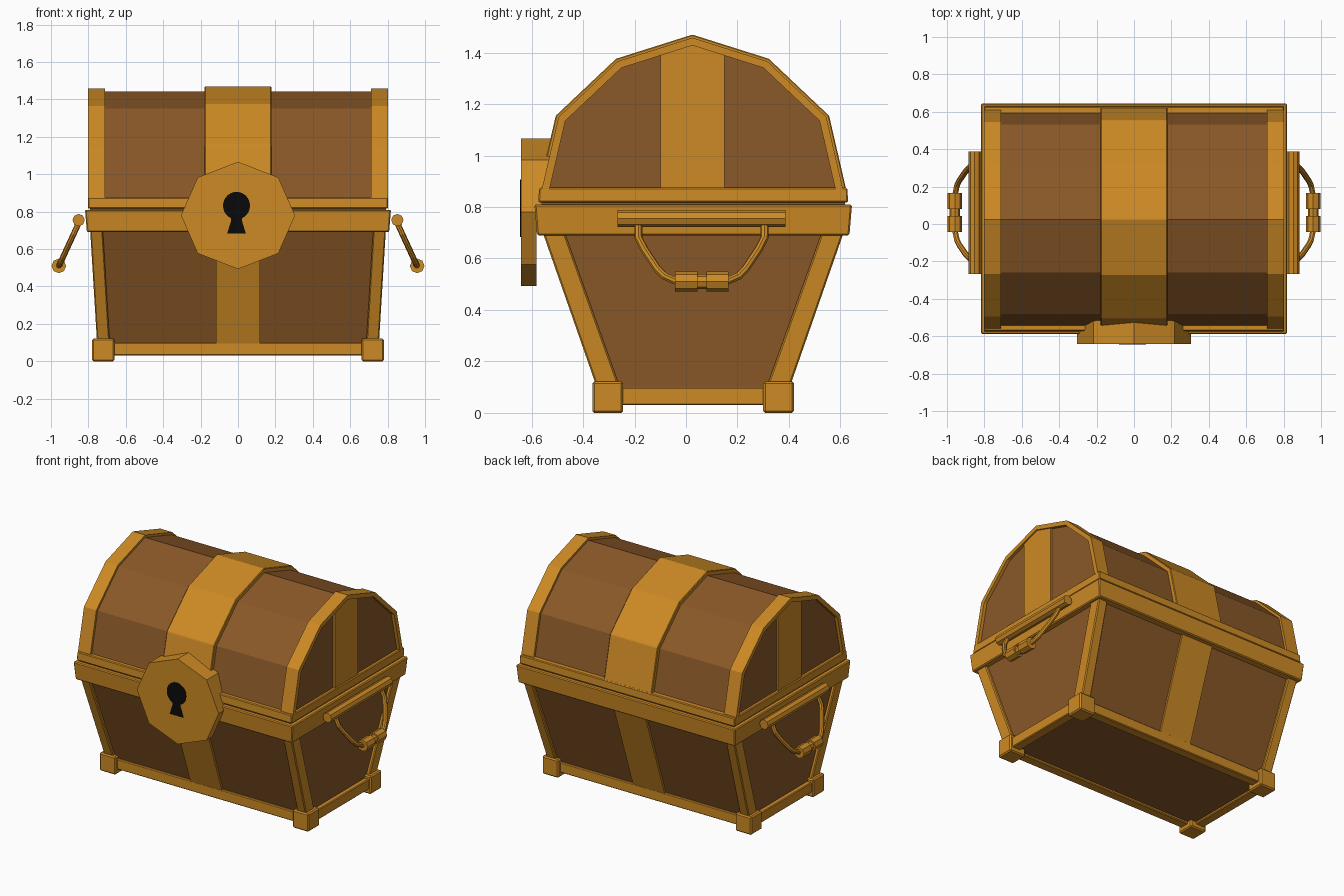
import bpy, bmesh, math
from mathutils import Vector

if "Cube" in bpy.data.objects:
    bpy.data.objects.remove(bpy.data.objects["Cube"])

CY = 0.028  # depth centre of the box (the lock plate sticks out at the front)


def material(name, rgb):
    m = bpy.data.materials.new(name)
    m.diffuse_color = (*rgb, 1)
    m.use_nodes = True
    m.node_tree.nodes["Principled BSDF"].inputs["Base Color"].default_value = m.diffuse_color
    return m


GOLD = material("gold", (0.61, 0.255, 0.018))
WOOD = material("wood", (0.255, 0.098, 0.021))
BLACK = material("black", (0.003, 0.003, 0.003))


def finish(name, bm, mat, bevel=0):
    bmesh.ops.recalc_face_normals(bm, faces=bm.faces)
    me = bpy.data.meshes.new(name)
    bm.to_mesh(me)
    bm.free()
    ob = bpy.data.objects.new(name, me)
    bpy.context.collection.objects.link(ob)
    me.materials.append(mat)
    if bevel:
        b = ob.modifiers.new("bevel", 'BEVEL')
        b.width, b.segments = bevel, 1
    return ob


def loft(name, mat, lo, hi, z0, z1, bevel=0):
    """Box between two rectangles (x0, x1, y0, y1); y is relative to CY."""
    bm = bmesh.new()
    rings = []
    for (x0, x1, y0, y1), z in ((lo, z0), (hi, z1)):
        rings.append([bm.verts.new((x, y + CY, z)) for x, y in
                      ((x0, y0), (x1, y0), (x1, y1), (x0, y1))])
    a, b = rings
    bm.faces.new(a)
    bm.faces.new(b)
    for i in range(4):
        j = (i + 1) % 4
        bm.faces.new((a[i], a[j], b[j], b[i]))
    return finish(name, bm, mat, bevel)


def prism(name, mat, pts, direction, bevel=0):
    """Extrude a flat polygon of 3D points along a direction."""
    bm = bmesh.new()
    d = Vector(direction)
    a = [bm.verts.new(p) for p in pts]
    b = [bm.verts.new(Vector(p) + d) for p in pts]
    bm.faces.new(a)
    bm.faces.new(b)
    for i in range(len(a)):
        j = (i + 1) % len(a)
        bm.faces.new((a[i], a[j], b[j], b[i]))
    return finish(name, bm, mat, bevel)


def tube(name, mat, pts, r, sides=8, caps=True):
    cu = bpy.data.curves.new(name, 'CURVE')
    cu.dimensions = '3D'
    cu.bevel_depth = r
    cu.bevel_resolution = sides // 2 - 2
    cu.use_fill_caps = caps
    sp = cu.splines.new('POLY')
    sp.points.add(len(pts) - 1)
    for p, q in zip(sp.points, pts):
        p.co = (*q, 1)
    sp.use_smooth = False
    ob = bpy.data.objects.new(name, cu)
    bpy.context.collection.objects.link(ob)
    cu.materials.append(mat)
    return ob


def half_x(z): return 0.755 + (z - 0.12) * 0.061
def half_y(z): return 0.382 + (z - 0.12) * 0.349


def sym(x, y): return (-x, x, -y, y)


# Lower body: tapered wooden box with a gold band front and back
zb, zt = 0.045, 0.72
loft("body", WOOD, sym(half_x(zb) - .02, half_y(zb) - .02),
     sym(half_x(zt) - .02, half_y(zt) - .02), zb, zt)
loft("body_band", GOLD, sym(.118, half_y(.06) - .006),
     sym(.118, half_y(zt) - .006), .06, zt)

# Corner posts and feet
for sx in (-1, 1):
    for sy in (-1, 1):
        def rect(xa, xb, ya, yb):
            return (*sorted((sx * xa, sx * xb)), *sorted((sy * ya, sy * yb)))
        loft("corner_post", GOLD,
             rect(half_x(.08) - .068, half_x(.08), half_y(.08) - .09, half_y(.08)),
             rect(half_x(zt) - .068, half_x(zt), half_y(zt) - .085, half_y(zt)), .08, zt, .006)
        foot = rect(.66, .78, .272, .392)
        loft("foot", GOLD, foot, foot, 0, .122, .008)

# Bottom frame bars
for s in (-1, 1):
    r = (-.70, .70, *sorted((s * .305, s * .368)))
    loft("bottom_bar_long", GOLD, r, r, .03, .10, .005)
    r = (*sorted((s * .70, s * .764)), -.30, .30)
    loft("bottom_bar_short", GOLD, r, r, .03, .10, .005)

# Rims of body and lid
loft("body_rim", GOLD, sym(.808, .607), sym(.818, .617), .69, .81, .006)
loft("rim_gap", WOOD, sym(.79, .59), sym(.79, .59), .80, .83)
loft("lid_rim", GOLD, sym(.803, .602), sym(.801, .599), .818, .875, .005)


# Faceted lid
def arch(d, x):
    s = 1 - d / 0.6
    half = [(.597, .87), (.531, 1.155), (.297, 1.376)]
    prof = [(-y, z) for y, z in half] + [(0, 1.47)] + [(y, z) for y, z in half[::-1]]
    return [(x, CY - .003 + y * s, .87 + (z - .87) * s) for y, z in prof]


prism("lid", WOOD, arch(.028, -.78), (1.56, 0, 0))
prism("lid_middle_band", GOLD, arch(0, -.178), (.356, 0, 0), .004)
for s in (-1, 1):
    prism("lid_end_band", GOLD, arch(.012, s * .71) + arch(.042, s * .71)[::-1],
          (s * .092, 0, 0))
    y = CY - .003
    prism("lid_end_strap", GOLD,
          [(s * .77, y - .125, .86), (s * .77, y + .125, .86), (s * .77, y + .125, 1.40),
           (s * .77, y, 1.436), (s * .77, y - .125, 1.40)], (s * .022, 0, 0))

# Octagonal lock plate, deeper above the rim so it meets the lid
octagon = [(.305 * math.sin(i * math.pi / 4), -.642, .78 + .287 * math.cos(i * math.pi / 4))
           for i in range(8)]
prism("lock_plate", GOLD, octagon, (0, .062, 0))
prism("lock_block", GOLD, [(x * .998, -.60, .78 + (z - .78) * .998)
                           for x, y, z in octagon if z > .779], (0, .115, 0))

# Keyhole: round top and flared slot in one thin plate
hole = []
for i in range(19):
    a = math.radians(-68 + i * 316 / 18)
    hole.append((-.008 - .072 * math.sin(a + math.pi), -.645, .832 - .074 * math.cos(a + math.pi)))
hole = [(-.008 + .072 * math.sin(math.radians(t)), -.645, .832 + .074 * math.cos(math.radians(t)))
        for t in range(-156, 157, 13)]
hole += [(.02, -.645, .755), (.042, -.645, .683), (-.058, -.645, .683), (-.036, -.645, .755)]
prism("keyhole", BLACK, hole, (0, .006, 0))

# Side handles: hinge bar, bent ring and ribbed grip
HY = 0.06
for s in (-1, 1):
    tube("handle_bar", GOLD, [(s * .852, HY - .327, .755), (s * .852, HY + .327, .755)], .033)
    half = [(.245, .745), (.245, .68), (.222, .635), (.172, .56), (.145, .532), (.10, .512)]
    path = [(-y, z) for y, z in half] + half[::-1]
    tube("handle_ring", GOLD,
         [(s * (.957 - (z - .51) * .46), HY + y, z) for y, z in path], .0155)
    for a, b, r in ((-.102, -.016, .039), (.02, .106, .039), (-.02, .024, .029)):
        tube("handle_grip", GOLD, [(s * .958, HY + a, .51), (s * .958, HY + b, .51)], r)
